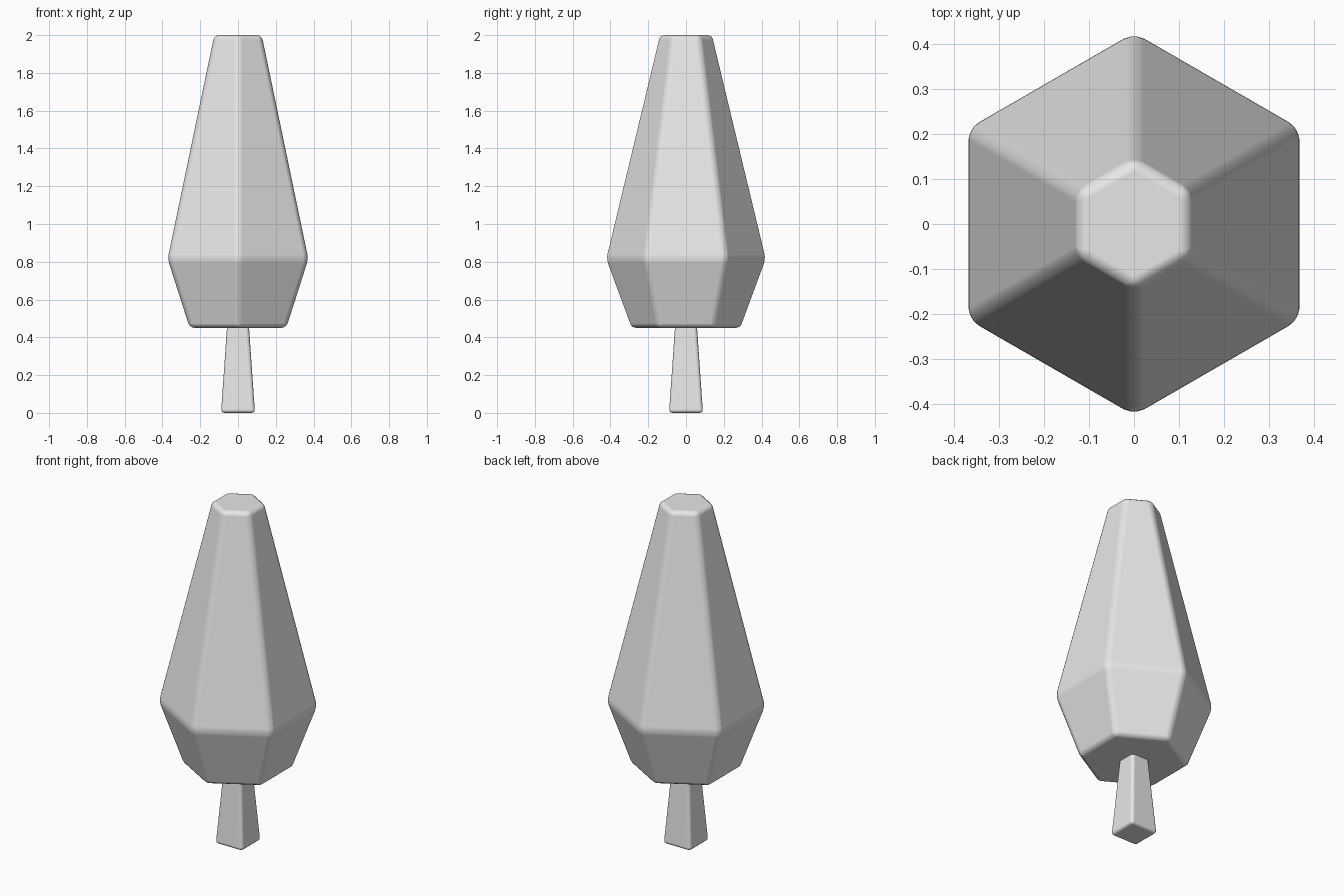
import bpy, bmesh
from math import sin, cos, pi

cube = bpy.data.objects.get("Cube")
if cube:
    bpy.data.objects.remove(cube)

grey = bpy.data.materials.new("light grey")
grey.use_nodes = True
colour = (0.8, 0.8, 0.8, 1)
grey.diffuse_color = colour
grey.node_tree.nodes["Principled BSDF"].inputs["Base Color"].default_value = colour


def faceted_solid(name, sides, turn, profile, bevel):
    """Stack regular polygon rings of (radius, height) and soften the edges."""
    bm = bmesh.new()
    rings = [[bm.verts.new((r * cos(turn + 2 * pi * i / sides),
                            r * sin(turn + 2 * pi * i / sides), z))
              for i in range(sides)] for r, z in profile]
    for low, high in zip(rings, rings[1:]):
        for i in range(sides):
            j = (i + 1) % sides
            bm.faces.new((low[i], low[j], high[j], high[i]))
    bm.faces.new(rings[0][::-1])
    bm.faces.new(rings[-1])
    mesh = bpy.data.meshes.new(name)
    bm.to_mesh(mesh)
    bm.free()
    mesh.materials.append(grey)
    obj = bpy.data.objects.new(name, mesh)
    bpy.context.collection.objects.link(obj)
    mod = obj.modifiers.new("soft edges", "BEVEL")
    mod.width = bevel
    mod.segments = 3
    mod.limit_method = "NONE"
    mod.harden_normals = True
    for poly in mesh.polygons:
        poly.use_smooth = True
    return obj


# Six-sided crown with corners facing front and back
faceted_solid("tree_crown", 6, pi / 2,
              [(0.295, 0.45), (0.43, 0.815), (0.145, 2.0)], 0.025)

# Square trunk, wider at the foot and set into the crown
faceted_solid("trunk", 4, pi / 4,
              [(0.127, 0.0), (0.076, 0.52)], 0.018)
